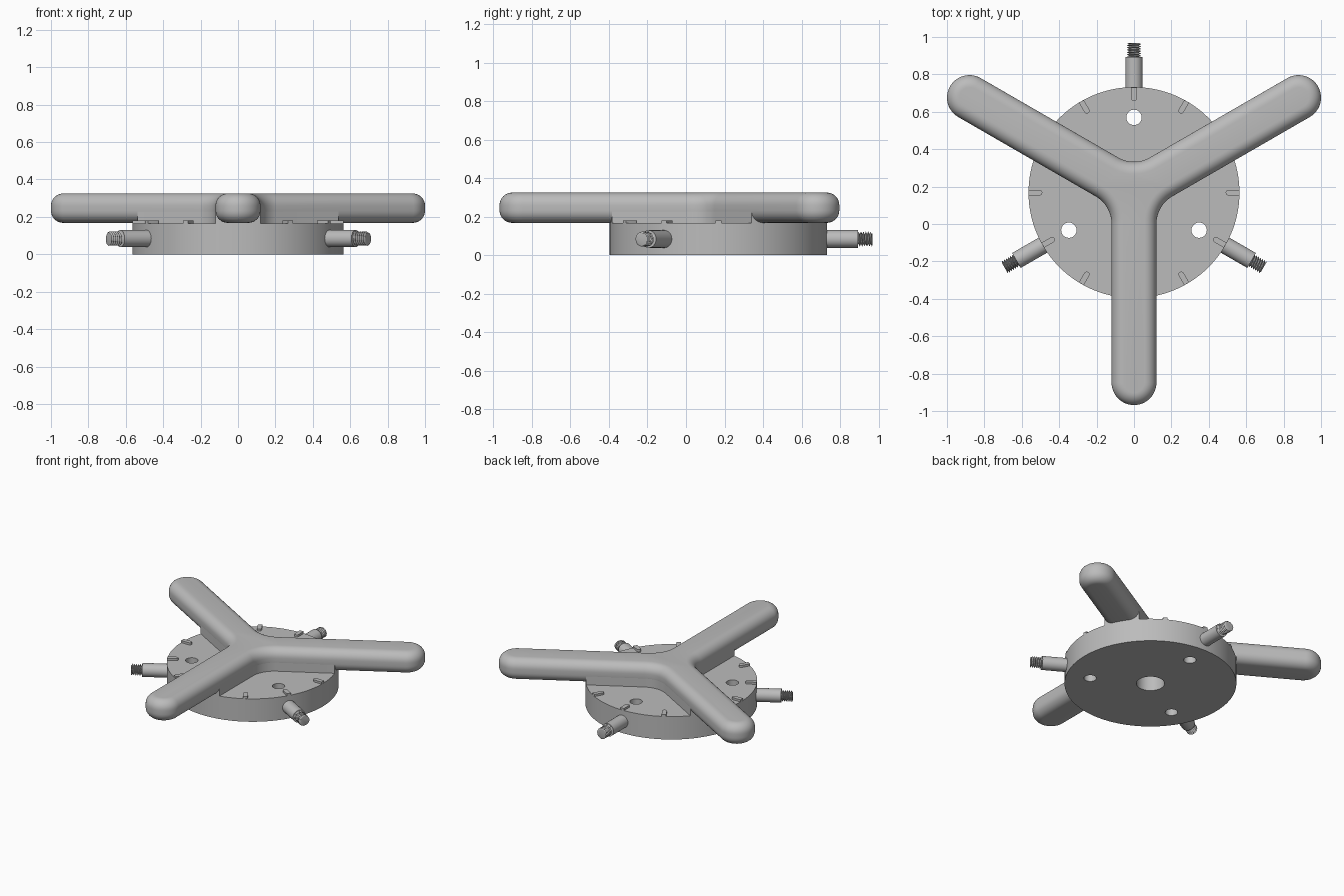
import bpy, bmesh
from math import sin, cos, tan, pi, radians
from mathutils import Matrix, Vector

cube = bpy.data.objects.get("Cube")
if cube:
    bpy.data.objects.remove(cube, do_unlink=True)

CENTRE_Y = 0.168
DISC_R, DISC_TOP = 0.564, 0.166
ARM_W, ARM_TOP, FILLET = 0.12, 0.325, 0.17
CAP_R = 1.016                       # radius at which the round arm ends are centred
ARM_ANGLES = [radians(a) for a in (270, 30, 150)]
BOLT_ANGLES = [radians(a) for a in (90, 210, 330)]

grey = bpy.data.materials.new("Grey metal")
grey.use_nodes = True
COLOUR = (0.5, 0.5, 0.5, 1)
grey.diffuse_color = COLOUR
grey.node_tree.nodes["Principled BSDF"].inputs["Base Color"].default_value = COLOUR


def finish(name, bm, smooth=True):
    bmesh.ops.recalc_face_normals(bm, faces=bm.faces[:])
    mesh = bpy.data.meshes.new(name)
    bm.to_mesh(mesh)
    bm.free()
    mesh.materials.append(grey)
    obj = bpy.data.objects.new(name, mesh)
    bpy.context.collection.objects.link(obj)
    obj.location.y = CENTRE_Y
    bpy.ops.object.select_all(action='DESELECT')
    obj.select_set(True)
    bpy.context.view_layer.objects.active = obj
    if smooth:
        bpy.ops.object.shade_smooth_by_angle(angle=radians(35))
    return obj


def loft(bm, rings):
    """Skin a list of equal closed point rings and cap both ends."""
    loops = [[bm.verts.new(p) for p in ring] for ring in rings]
    for a, b in zip(loops, loops[1:]):
        for i in range(len(a)):
            j = (i + 1) % len(a)
            bm.faces.new((a[i], a[j], b[j], b[i]))
    bm.faces.new(loops[0][::-1])
    bm.faces.new(loops[-1])


def cylinder(bm, radius, z0, z1, x=0, y=0, n=48):
    loft(bm, [[(x + radius * cos(2 * pi * i / n), y + radius * sin(2 * pi * i / n), z)
               for i in range(n)] for z in (z0, z1)])


def star_outline(inset, z, arm_end):
    """Three-armed outline with filleted inner corners."""
    w, r, steps = ARM_W - inset, FILLET + inset, 14
    u = (ARM_W + FILLET) / tan(pi / 3)
    local = arm_end(w)
    for i in range(steps + 1):
        a = -pi / 2 - i / steps * pi / 3
        local.append((u + r * cos(a), w + r + r * sin(a)))
    return [Matrix.Rotation(t, 3, 'Z') @ Vector((x, y, z))
            for t in ARM_ANGLES for x, y in local]


def round_end(w, n=24):
    return [(CAP_R + w * cos(a), w * sin(a))
            for a in (-pi / 2 + pi * i / n for i in range(n + 1))]


def disc_end(w, n=12):
    ys = [w * (2 * i / n - 1) for i in range(n + 1)]
    return [((DISC_R ** 2 - y * y) ** 0.5, y) for y in ys]


# Handle: outline lofted through a section with rounded edges
edge, steps, bottom = 0.065, 8, 0.168
section = []
for i in range(steps + 1):
    a = i / steps * pi / 2
    section.append((edge * (1 - sin(a)), bottom + edge * (1 - cos(a))))
section += [(d, bottom + ARM_TOP - z) for d, z in reversed(section)]
bm = bmesh.new()
loft(bm, [star_outline(d, z, round_end) for d, z in section])
finish("star_handle", bm)

# Straight-sided web joining the handle to the disc
bm = bmesh.new()
loft(bm, [star_outline(0.0005, z, disc_end) for z in (DISC_TOP - 0.01, 0.245)])
finish("handle_web", bm)

# Disc with three through holes and a central socket
bm = bmesh.new()
cylinder(bm, DISC_R, 0, DISC_TOP, n=128)
disc = finish("base_disc", bm, smooth=False)
bm = bmesh.new()
for t in BOLT_ANGLES:
    cylinder(bm, 0.041, -0.1, 0.3, 0.402 * cos(t), 0.402 * sin(t))
cylinder(bm, 0.092, -0.1, 0.15)
cutter = finish("hole_cutter", bm, smooth=False)
cutter.hide_render = True
bpy.context.view_layer.update()
cut = disc.modifiers.new("Holes", 'BOOLEAN')
cut.operation, cut.solver, cut.object = 'DIFFERENCE', 'EXACT', cutter
bpy.ops.object.select_all(action='DESELECT')
disc.select_set(True)
bpy.context.view_layer.objects.active = disc
bpy.ops.object.modifier_apply(modifier="Holes")
bpy.data.objects.remove(cutter, do_unlink=True)
bpy.ops.object.shade_smooth_by_angle(angle=radians(35))

# Raised index marks around the rim, rounded at the inner end
bm = bmesh.new()
half = 0.015
for k in range(12):
    if k % 4 == 1:                  # these places lie under the arms
        continue
    turn = Matrix.Rotation(k * pi / 6, 3, 'Z')
    plan = [(DISC_R - 0.001, -half), (DISC_R - 0.001, half)]
    plan += [(0.505 + half * cos(a), half * sin(a))
             for a in (pi / 2 + pi * i / 10 for i in range(11))]
    loft(bm, [[turn @ Vector((x, y, z)) for x, y in plan] for z in (DISC_TOP - 0.01, 0.181)])
finish("index_marks", bm)


def thread_radius(x, angle, pitch=0.0125):
    phase = (x / pitch - angle / (2 * pi)) % 1
    return 0.025 + 0.014 * abs(2 * phase - 1)


# Radial pins: plain sleeve with a helical threaded tip
n = 24
for name, t in zip(("back", "right", "left"), BOLT_ANGLES):
    place = Matrix.Translation((0, 0, 0.084)) @ Matrix.Rotation(t, 4, 'Z')
    angles = [2 * pi * i / n for i in range(n)]

    def ring(x, radius):
        return [place @ Vector((x, radius(x, a) * cos(a), radius(x, a) * sin(a)))
                for a in angles]

    bm = bmesh.new()
    loft(bm, [ring(x, lambda x, a: 0.046) for x in (0.52, 0.726)])
    finish(name + "_pin_sleeve", bm)
    bm = bmesh.new()
    loft(bm, [ring(0.715 + 0.085 * i / 54, thread_radius) for i in range(55)])
    finish(name + "_pin_thread", bm)
